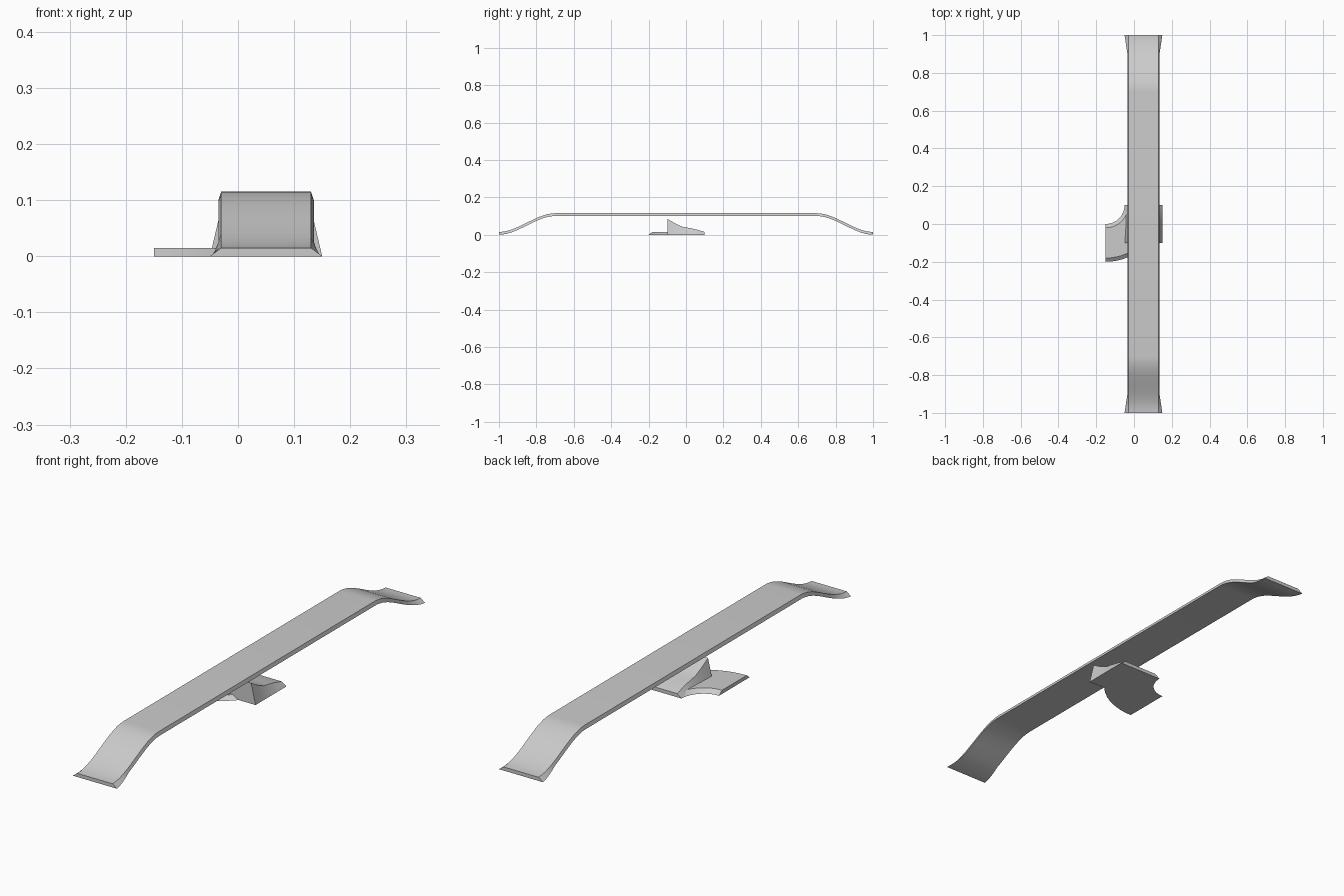
import bpy, bmesh, math
from mathutils import Vector

cube = bpy.data.objects.get("Cube")
if cube:
    bpy.data.objects.remove(cube, do_unlink=True)

grey = bpy.data.materials.new("plain grey")
grey.use_nodes = True
colour = (0.6, 0.6, 0.6, 1)
grey.diffuse_color = colour
grey.node_tree.nodes["Principled BSDF"].inputs["Base Color"].default_value = colour

THICK = 0.015   # track slab thickness
TOP = 0.08      # half width of the driving surface
FOOT = 0.1      # half width where the track meets the ground


def sweep(name, sections):
    """Join four-cornered cross-sections into a closed strip."""
    bm = bmesh.new()
    rings = [[bm.verts.new(p) for p in s] for s in sections]
    for a, b in zip(rings, rings[1:]):
        for i in range(4):
            j = (i + 1) % 4
            bm.faces.new((a[i], a[j], b[j], b[i]))
    bm.faces.new(rings[0])
    bm.faces.new(rings[-1])
    bmesh.ops.recalc_face_normals(bm, faces=bm.faces)
    mesh = bpy.data.meshes.new(name)
    bm.to_mesh(mesh)
    bm.free()
    mesh.materials.append(grey)
    obj = bpy.data.objects.new(name, mesh)
    bpy.context.collection.objects.link(obj)
    bpy.ops.object.select_all(action='DESELECT')
    obj.select_set(True)
    bpy.context.view_layer.objects.active = obj
    bpy.ops.object.shade_smooth_by_angle(angle=math.radians(25))
    return obj


def section(centre, across, low, high, foot=FOOT):
    """Trapezoid with a wide foot and a narrower top."""
    c, a = Vector(centre), Vector(across)
    up = Vector((0, 0, 1))
    return [c - a * foot + up * low, c + a * foot + up * low,
            c + a * TOP + up * high, c - a * TOP + up * high]


MID = 0.05      # x of the straight pieces
X = (1, 0, 0)

# Long raised bridge: S-shaped ramps at both ends, feet flaring to the ground
half = []
steps = 15
for i in range(steps + 1):
    t = i / steps
    y = 1 - 0.3 * t
    rise = 0.1 * t * t * (3 - 2 * t)
    flare = max(0, 1 - 3 * t)
    half.append(section((MID, y, 0), X, rise, rise + THICK, 0.085 + 0.015 * flare))
mirrored = [[Vector((p.x, -p.y, p.z)) for p in s] for s in reversed(half)]
sweep("bridge_track", half + mirrored)

# Short jump ramp with a tall vertical drop at the front
jump = [(-0.1, 0.085), (-0.06, 0.062), (-0.02, 0.043),
        (0.02, 0.036), (0.06, 0.027), (0.1, THICK)]
sweep("jump_ramp", [section((MID, y, 0), X, 0, z) for y, z in jump])

# Quarter-turn track on the ground
bend = []
for i in range(17):
    ang = -math.pi / 2 * i / 16
    out = Vector((math.cos(ang), math.sin(ang), 0))
    bend.append(section(Vector((-0.15, 0.1, 0)) + out * 0.2, out, 0, THICK))
sweep("curved_track", bend)
